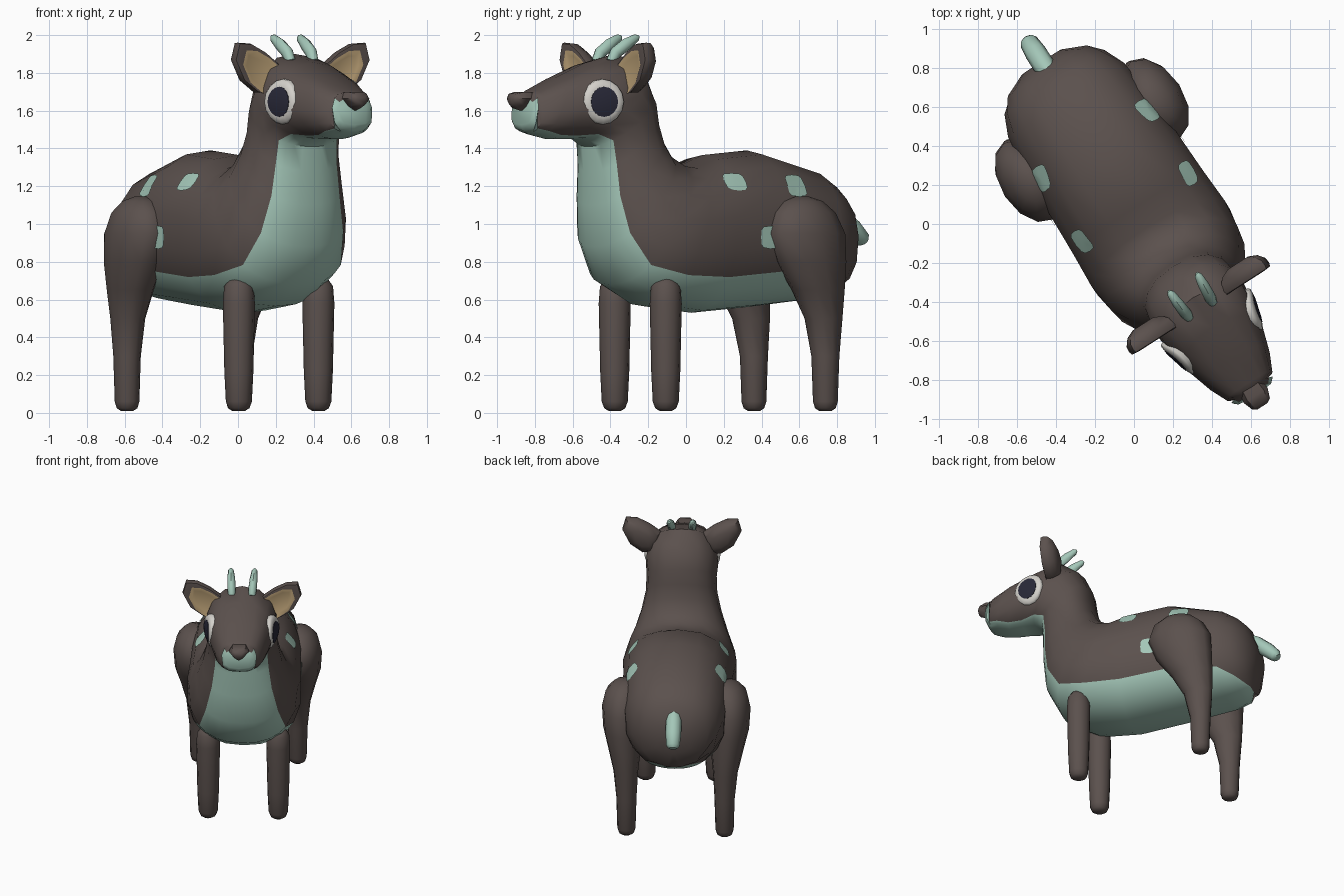
import bpy, bmesh, math
from mathutils import Vector, Matrix
from mathutils.bvhtree import BVHTree

if "Cube" in bpy.data.objects:
    bpy.data.objects.remove(bpy.data.objects["Cube"])

# Local frame: v = sideways, u = forward, z = up; the animal is turned about z
TURN = Matrix.Rotation(math.radians(32.7), 4, 'Z')
MID = 0.05


def P(v, u, z):
    return TURN @ Vector((v + MID, -u, z))


def mat(name, rgb):
    m = bpy.data.materials.new(name)
    m.diffuse_color = (*rgb, 1)
    m.use_nodes = True
    m.node_tree.nodes["Principled BSDF"].inputs["Base Color"].default_value = m.diffuse_color
    return m


brown = mat("brown_fur", (0.105, 0.082, 0.075))
mint = mat("mint_fur", (0.37, 0.57, 0.48))
tan = mat("tan_inner_ear", (0.52, 0.37, 0.19))
white = mat("eye_white", (0.66, 0.64, 0.60))
dark = mat("pupil_dark", (0.022, 0.022, 0.040))


def finish(bm, name, mats, angle=50, recalc=True):
    if recalc:
        bmesh.ops.recalc_face_normals(bm, faces=bm.faces)
    me = bpy.data.meshes.new(name)
    bm.to_mesh(me)
    bm.free()
    for m in mats:
        me.materials.append(m)
    ob = bpy.data.objects.new(name, me)
    bpy.context.collection.objects.link(ob)
    bpy.ops.object.select_all(action='DESELECT')
    ob.select_set(True)
    bpy.context.view_layer.objects.active = ob
    bpy.ops.object.shade_smooth_by_angle(angle=math.radians(angle))
    return ob


def loft(name, rings, mats, rule=None, cap_mats=(0, 0), angle=50):
    """Skin closed rings of points; rule(i, j) picks the material slot."""
    bm = bmesh.new()
    vs = [[bm.verts.new(p) for p in r] for r in rings]
    n = len(rings[0])
    for i in range(len(vs) - 1):
        for j in range(n):
            k = (j + 1) % n
            f = bm.faces.new((vs[i][j], vs[i][k], vs[i + 1][k], vs[i + 1][j]))
            f.material_index = rule(i, j) if rule else 0
    for r, m in ((vs[0], cap_mats[0]), (vs[-1], cap_mats[1])):
        bm.faces.new(r).material_index = m
    return finish(bm, name, mats, angle)


# Body, neck and head: top u,z / bottom u,z / half width / mint edge angle
BODY = [
    (-.955, 1.00, -.95, .80, .12, 176),
    (-.90, 1.15, -.90, .67, .24, 172),
    (-.83, 1.215, -.83, .625, .305, 140),
    (-.72, 1.285, -.72, .60, .355, 125),
    (-.35, 1.39, -.35, .56, .39, 120),
    (-.07, 1.365, 0, .53, .40, 120),
    (.05, 1.315, .30, .565, .41, 121),
    (.13, 1.325, .51, .68, .388, 130),
    (.20, 1.37, .61, .88, .335, 132),
    (.25, 1.46, .635, 1.10, .285, 134),
    (.275, 1.56, .64, 1.28, .255, 134),
    (.29, 1.67, .65, 1.41, .25, 136),
    (.35, 1.80, .71, 1.45, .26, 146),
    (.48, 1.90, .80, 1.45, .25, 155),
    (.66, 1.855, .90, 1.45, .22, 152),
    (.85, 1.775, .98, 1.47, .18, 143),
    (1.00, 1.71, 1.035, 1.485, .137, 138),
    (1.03, 1.695, 1.055, 1.495, .126, 52),
    (1.055, 1.665, 1.07, 1.525, .105, 52),
]
NA, NB = 6, 4


def body_ring(tu, tz, bu, bz, w, edge):
    power = 2.3 if tu < .8 else 2.9

    def sp(x):
        return math.copysign(abs(x) ** (2 / power), x)
    e = math.radians(edge)
    half = [e * k / NA for k in range(NA)]
    half += [e + (math.pi - e) * k / NB for k in range(NB + 1)]
    angles = half + [2 * math.pi - a for a in half[-2:0:-1]]
    pts = []
    for a in angles:
        c, s = sp(math.cos(a)), sp(math.sin(a))
        pts.append(P(w * s, (tu + bu) / 2 + c * (tu - bu) / 2,
                     (tz + bz) / 2 + c * (tz - bz) / 2))
    return pts


body = loft("body", [body_ring(*r) for r in BODY], [brown, mint],
            lambda i, j: int(i >= 1 and NA <= j < NA + 2 * NB), (0, 1))
bm = bmesh.new()
bm.from_mesh(body.data)
bvh = BVHTree.FromBMesh(bm)
bm.free()


def leg(name, rows, side):
    rings = [[P(side * v + b * math.cos(t), u + a * math.sin(t), z)
              for t in (2 * math.pi * k / 12 for k in range(12))]
             for z, u, v, a, b in rows]
    loft(name, rings, [brown])


# Legs: height, forward, sideways, half depth, half width
FRONT = [(z, .32, .25, r, r)
         for z, r in ((.01, .032), (.025, .056), (.06, .069), (.22, .077),
                      (.58, .085), (.67, .078), (.71, .05), (.72, .02))]
HIND = [
    (.01, -.62, .35, .032, .032), (.025, -.62, .35, .055, .055),
    (.06, -.62, .35, .066, .065), (.3, -.62, .35, .075, .072),
    (.5, -.605, .355, .105, .088), (.65, -.565, .365, .15, .115),
    (.8, -.51, .38, .205, .14), (.95, -.475, .385, .232, .145),
    (1.06, -.465, .38, .185, .125), (1.12, -.465, .37, .115, .085),
    (1.145, -.465, .365, .04, .03),
]


def sweep(name, path, m, n=8):
    """Tube in the side plane: rows of v, u, z, half width, half thickness."""
    rings = []
    for i, (v, u, z, w, h) in enumerate(path):
        p, q = path[max(i - 1, 0)], path[min(i + 1, len(path) - 1)]
        d = Vector((q[1] - p[1], q[2] - p[2])).normalized()
        rings.append([P(v + w * math.cos(t), u - d.y * h * math.sin(t),
                        z + d.x * h * math.sin(t))
                      for t in (2 * math.pi * k / n for k in range(n))])
    loft(name, rings, [m])


# Ear outline in v, z
EAR = [(.15, 1.85), (.23, 1.91), (.32, 1.955), (.40, 1.96), (.425, 1.87),
       (.37, 1.76), (.28, 1.695), (.17, 1.70)]


def ear(name, side):
    rings = []
    for u, s, dv, dz in ((.455, .45, 0, 0), (.475, .78, 0, 0), (.51, .98, 0, 0),
                         (.54, 1, 0, 0), (.558, .96, 0, 0),
                         (.562, .86, -.028, -.022), (.552, .6, -.02, -.018)):
        rings.append([P(side * (.29 + (v - .29) * s + dv), u,
                        1.83 + (z - 1.83) * s + dz) for v, z in EAR])
    loft(name, rings, [brown, tan], lambda i, j: int(i >= 5), (0, 1))


def eye(name, side, profile, m, sx, sz):
    """Shallow disc curved over the cheek; profile holds radius scale, height."""
    tilt = math.radians(15)
    out = Vector((math.cos(tilt) * side, math.sin(tilt)))
    along = Vector((-math.sin(tilt) * side, math.cos(tilt)))
    rings = []
    for s, h in profile:
        ring = []
        for k in range(16):
            t = 2 * math.pi * k / 16
            dz = sz * s * math.sin(t)
            q = (Vector((.232 * side, .70)) + out * (h - 1.5 * dz * dz)
                 + along * (sx * s * math.cos(t)))
            ring.append(P(q.x, q.y, 1.647 + dz))
        rings.append(ring)
    loft(name, rings, [m])


def spot(name, side, u, z, ru, rz):
    """Thin rounded patch wrapped on the flank."""
    bm = bmesh.new()
    d = P(-side, 0, 0) - P(0, 0, 0)

    def hit(a, b):
        p, nrm, _, _ = bvh.ray_cast(P(side * 1.5, a, b), d)
        return bm.verts.new(p + nrm * .007)
    c = hit(u, z)
    rings = []
    for s in (.5, 1):
        ring = []
        for k in range(12):
            t = 2 * math.pi * k / 12
            ct, st = math.cos(t), math.sin(t)
            a = math.copysign(abs(ct) ** .55, ct)
            b = math.copysign(abs(st) ** .55, st)
            ring.append(hit(u + ru * s * a, z + rz * s * b))
        rings.append(ring)
    for k in range(12):
        n = (k + 1) % 12
        bm.faces.new((c, rings[0][k], rings[0][n]))
        bm.faces.new((rings[0][k], rings[1][k], rings[1][n], rings[0][n]))
    bm.normal_update()
    if sum((f.normal.dot(d) for f in bm.faces)) > 0:
        bmesh.ops.reverse_faces(bm, faces=bm.faces)
    finish(bm, name, [mint], 60, recalc=False)


# Paired parts
for side, tag in ((1, "left"), (-1, "right")):
    leg("front_leg_" + tag, FRONT, side)
    leg("hind_leg_" + tag, HIND, side)
    ear("ear_" + tag, side)
    sweep("horn_" + tag, [(side * .072, .55, 1.86, .026, .028),
                          (side * .075, .525, 1.905, .03, .034),
                          (side * .08, .46, 1.95, .028, .034),
                          (side * .084, .40, 1.985, .02, .022),
                          (side * .085, .385, 1.993, .008, .008)], mint)
    eye("eye_" + tag, side, [(1, -.05), (1, .004), (.93, .013), (.72, .018)],
        white, .112, .12)
    eye("pupil_" + tag, side, [(1, .012), (1, .02), (.6, .023)], dark, .075, .08)
    spot("rear_spot_" + tag, side, -.45, 1.20, .066, .057)
    spot("front_spot_" + tag, side, -.07, 1.22, .065, .045)
    spot("low_spot_" + tag, side, -.245, .93, .06, .06)

# Tail
sweep("tail", [(0, -.86, 1.09, .045, .045), (0, -.93, 1.05, .056, .052),
               (0, -1.01, .98, .056, .055), (0, -1.075, .92, .048, .045),
               (0, -1.09, .905, .03, .025)], mint)

# Nose
NOSE = [(0, -.055), (.04, -.03), (.072, .01), (.05, .045),
        (-.05, .045), (-.072, .01), (-.04, -.03)]
loft("nose", [[P(v * s, u, 1.655 + z * s) for v, z in NOSE]
              for u, s in ((1.02, .9), (1.075, 1), (1.125, .75), (1.14, .4))],
     [brown])
